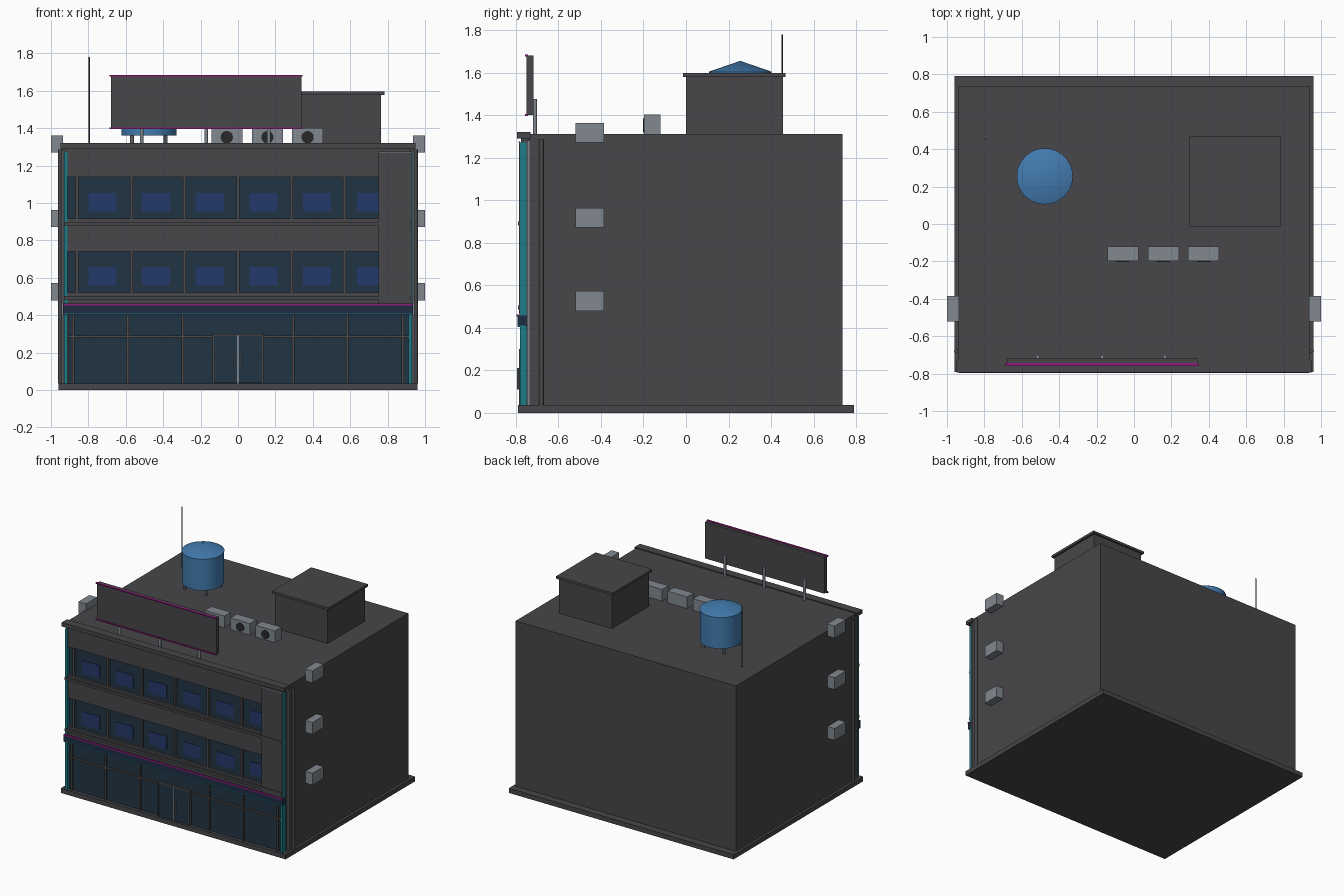
import bpy, math

def mat(name, r, g, b):
    m = bpy.data.materials.new(name)
    m.diffuse_color = (r, g, b, 1)
    return m

WALL = mat("charcoal wall", .063, .063, .068)
GLASS = mat("dark glass", .015, .034, .056)
PANEL = mat("blue window panel", .017, .040, .145)
METAL = mat("light metal", .22, .25, .28)
TANK = mat("tank blue", .055, .20, .43)
CYAN = mat("cyan trim", .012, .20, .24)
PINK = mat("magenta trim", .28, .012, .21)
FRAME = mat("frame grey", .075, .067, .067)
NAVY = mat("navy band", .013, .026, .056)
DARK = mat("fan black", .022, .022, .025)

def box(name, m, x0, x1, y0, y1, z0, z1):
    v = [(x, y, z) for x in (x0, x1) for y in (y0, y1) for z in (z0, z1)]
    f = [(0, 1, 3, 2), (4, 6, 7, 5), (0, 4, 5, 1), (2, 3, 7, 6), (0, 2, 6, 4), (1, 5, 7, 3)]
    me = bpy.data.meshes.new(name)
    me.from_pydata(v, [], f)
    me.materials.append(m)
    o = bpy.data.objects.new(name, me)
    bpy.context.collection.objects.link(o)
    return o

def cyl(name, m, x, y, z0, z1, r, n=12, r2=None, rot=(0, 0, 0)):
    bpy.ops.mesh.primitive_cone_add(vertices=n, radius1=r, radius2=r if r2 is None else r2,
                                    depth=z1 - z0, location=(x, y, (z0 + z1) / 2), rotation=rot)
    o = bpy.context.object
    o.name = name
    o.data.materials.append(m)
    bpy.ops.object.shade_smooth_by_angle(angle=math.radians(35))
    return o

# Main mass
box("plinth", WALL, -.96, .96, -.79, .79, 0, .036)
box("building_body", WALL, -.94, .94, -.735, .735, .036, 1.312)
box("front_coping", WALL, -.95, .95, -.795, -.73, 1.29, 1.32)

# Ground floor shopfront
box("shop_glass", GLASS, -.905, .925, -.765, -.735, .036, .41)
for x in (-.88, -.59, -.295, .295, .585, .88):
    box("shop_mullion", FRAME, x - .007, x + .007, -.777, -.76, .036, .41)
box("shop_transom", FRAME, -.905, .925, -.775, -.76, .28, .293)
box("door_glass", GLASS, -.13, .13, -.781, -.76, .04, .292)
for s in (-1, 1):
    box("door_side_frame", FRAME, s * .133 - .004, s * .133 + .004, -.785, -.76, .036, .30)
    cyl("door_handle", METAL, s * .02, -.79, .11, .21, .005, 8)
box("door_head", FRAME, -.137, .137, -.785, -.76, .292, .30)
box("door_meeting_stile", METAL, -.005, .005, -.785, -.76, .036, .30)
box("sign_band", NAVY, -.935, .935, -.793, -.735, .41, .458)
box("sign_lower_trim", CYAN, -.935, .935, -.793, -.75, .404, .411)
box("sign_upper_trim", PINK, -.935, .935, -.796, -.785, .453, .462)

# Upper floors
box("lower_sill_wall", WALL, -.925, .925, -.775, -.735, .458, .522)
for z0, top in ((.522, .90), (.918, 1.29)):
    box("window_glass", GLASS, -.915, .76, -.757, -.735, z0, z0 + .22)
    box("spandrel", WALL, -.925, .925, -.775, -.735, z0 + .22, top + .018 if top < 1 else top)
    box("ledge", WALL, -.93, .925, -.79, -.735, z0 - .037, z0 - .018)
    for i in range(6):
        x = -.285 * (3 - i)
        if i == 0:
            x = -.86
        box("window_mullion", FRAME, x - .008, x + .008, -.778, -.75, z0, z0 + .22)
        c = -.725 + .287 * i
        box("window_panel", PANEL, c - .075, min(c + .075, .755), -.761, -.756, z0 + .037, z0 + .137)

# Right pillar with pale edges
box("pillar", WALL, .75, .925, -.785, -.735, .462, 1.272)
for z in (.455, 1.27):
    box("pillar_edge_trim", METAL, .75, .93, -.788, -.78, z, z + .006)

# Corner trims and downpipes
for s in (-1, 1):
    box("corner_trim", CYAN, s * .92 - .009, s * .92 + .009, -.781, -.75, .036, 1.272)
    box("corner_edge_strip", METAL, s * .94 - .004, s * .94 + .004, -.747, -.735, .036, 1.28)
    cyl("downpipe", WALL, s * .951, -.68, .036, 1.285, .011)
    for z in (.48, .872, 1.27):
        box("wall_unit", METAL, min(s * .935, s), max(s * .935, s), -.52, -.385, z, z + .092)

# Billboard
box("billboard", WALL, -.68, .34, -.75, -.718, 1.4, 1.68)
for z in (1.396, 1.676):
    box("billboard_trim", PINK, -.688, .346, -.758, -.742, z, z + .008)
for x in (-.515, -.17, .165):
    cyl("billboard_post", METAL, x, -.71, 1.31, 1.475, .01)

# Water tank on legs
cyl("water_tank", TANK, -.477, .255, 1.36, 1.603, .147, 32)
cyl("tank_lid", TANK, -.477, .255, 1.603, 1.655, .15, 32, 0)
for dx in (-.09, .09):
    for dy in (-.09, .09):
        cyl("tank_leg", METAL, -.477 + dx, .255 + dy, 1.31, 1.365, .01, 8)

# Stair house
box("stair_house", WALL, .315, .765, 0, .455, 1.31, 1.578)
box("stair_house_roof", WALL, .298, .782, -.013, .468, 1.578, 1.597)

# Roof units with fans
for x in (-.06, .157, .372):
    box("roof_unit", METAL, x - .083, x + .083, -.198, -.12, 1.31, 1.402)
    cyl("unit_fan", DARK, x, -.199, 1.348, 1.356, .033, 20, rot=(math.pi / 2, 0, 0))

# Antenna
cyl("antenna", FRAME, -.795, .452, 1.31, 1.78, .004, 8)
